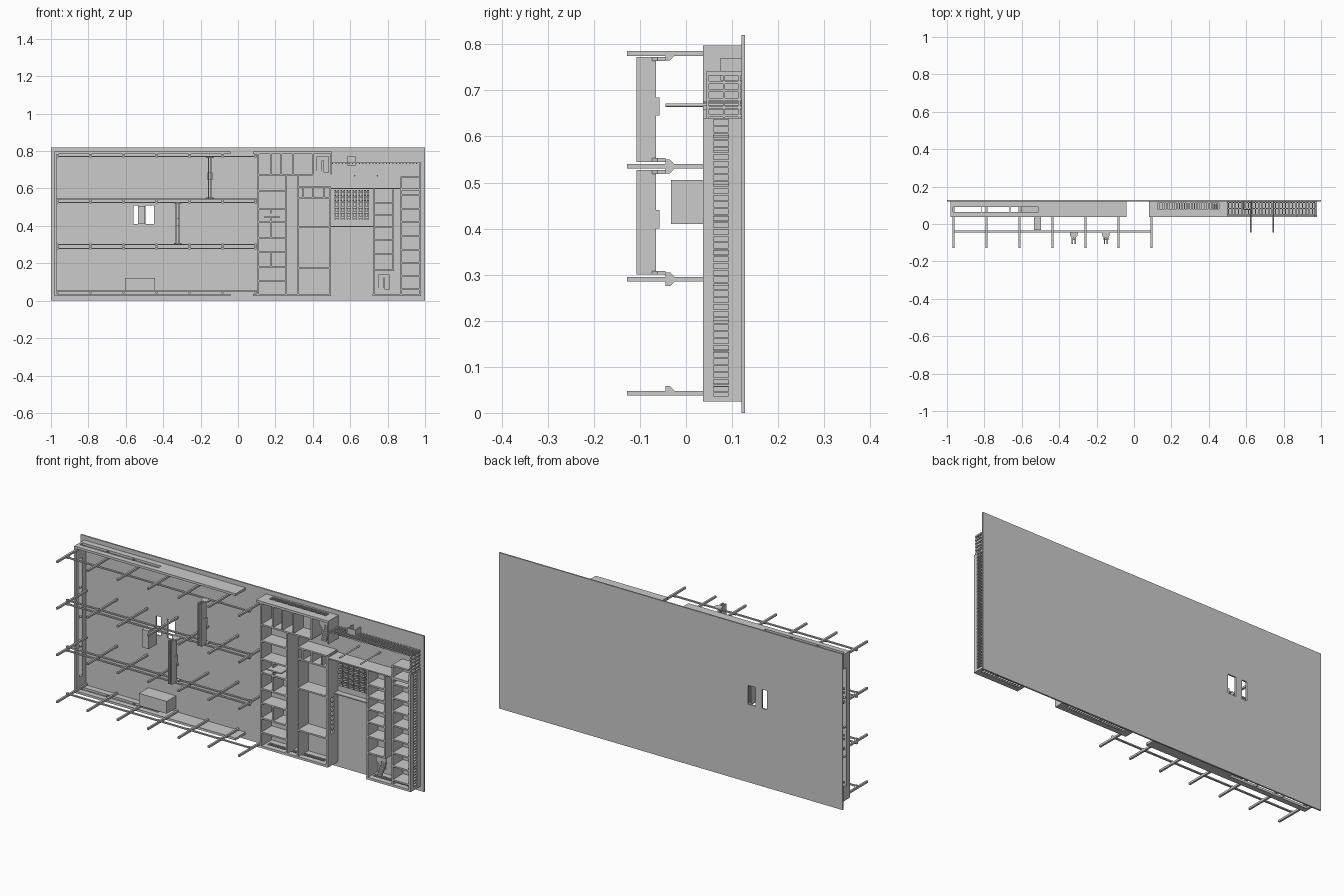
import bpy, bmesh
from mathutils import Matrix

if "Cube" in bpy.data.objects:
    bpy.data.objects.remove(bpy.data.objects["Cube"])

FLOOR, TOP = 0.12, 0.037      # floor surface and wall-top levels along y
T = 0.008                     # inner wall thickness


def build(name, boxes):
    """One object from many (x0, x1, y0, y1, z0, z1) boxes."""
    bm = bmesh.new()
    for x0, x1, y0, y1, z0, z1 in boxes:
        m = Matrix.Translation(((x0 + x1) / 2, (y0 + y1) / 2, (z0 + z1) / 2))
        m = m @ Matrix.Diagonal((abs(x1 - x0), abs(y1 - y0), abs(z1 - z0), 1))
        bmesh.ops.create_cube(bm, size=1, matrix=m)
    return finish(name, bm)


def finish(name, bm):
    bmesh.ops.recalc_face_normals(bm, faces=bm.faces)
    me = bpy.data.meshes.new(name)
    bm.to_mesh(me)
    bm.free()
    ob = bpy.data.objects.new(name, me)
    bpy.context.collection.objects.link(ob)
    return ob


def prism(bm, pts, axis, a, b):
    """Extrude a closed profile along x (pts = y,z) or z (pts = x,y)."""
    put = (lambda p: (a, p[0], p[1])) if axis == 'x' else (lambda p: (p[0], p[1], a))
    f = bm.faces.new([bm.verts.new(put(p)) for p in pts])
    r = bmesh.ops.extrude_face_region(bm, geom=[f])
    d = (b - a, 0, 0) if axis == 'x' else (0, 0, b - a)
    bmesh.ops.translate(bm, vec=d, verts=[v for v in r['geom'] if isinstance(v, bmesh.types.BMVert)])


def hx(z, x0, x1, t=T, y0=TOP, y1=FLOOR):
    return (x0, x1, y0, y1, z - t / 2, z + t / 2)


def vz(x, z0, z1, t=T, y0=TOP, y1=FLOOR):
    return (x - t / 2, x + t / 2, y0, y1, z0, z1)


def window_wall(kind, c, a, b, w0, w1, n, t=0.012, sill=0.09, head=0.065):
    """Wall with a strip window from w0 to w1 split by n mullions."""
    f = hx if kind == 'h' else vz
    out = [f(c, a, b, t, TOP, head), f(c, a, b, t, sill, FLOOR)]
    if w0 > a:
        out.append(f(c, a, w0, t, head, sill))
    if w1 < b:
        out.append(f(c, w1, b, t, head, sill))
    for i in range(n):
        m = w0 + (w1 - w0) * (i + 1) / (n + 1)
        out.append(f(c, m - 0.002, m + 0.002, t, head, sill))
    return out


# Ground slab with two floor openings
xs = [-1, -0.56, -0.533, -0.495, -0.45, 1]
slab = [(-1, 1, FLOOR, 0.128, 0, 0.41), (-1, 1, FLOOR, 0.128, 0.51, 0.82)]
slab += [(xs[i], xs[i + 1], FLOOR, 0.128, 0.41, 0.51) for i in (0, 2, 4)]
build("ground_slab", slab)

# Hall outer walls and equipment blocks
build("hall_walls",
      window_wall('h', 0.791, -0.98, -0.04, -0.97, -0.51, 2)
      + window_wall('h', 0.031, -0.98, -0.04, -0.97, -0.51, 2)
      + window_wall('v', -0.974, 0.025, 0.797, 0.1, 0.72, 3))
build("tall_block", [(-0.535, -0.497, -0.033, TOP, 0.41, 0.505)])
build("low_block", [(-0.605, -0.445, TOP + 0.005, FLOOR, 0.055, 0.12)])

# Hall columns with crane brackets and runway rails
col_x = [-0.965 + i * 0.1765 for i in range(7)]
rows = [(0.78, (-1,)), (0.535, (1, -1)), (0.29, (1, -1)), (0.043, (1,))]
build("columns", [(x - 0.005, x + 0.005, -0.128, FLOOR, z - 0.005, z + 0.005)
                  for x in col_x for z, _ in rows])
bm = bmesh.new()
for x in col_x:
    for z, sides in rows:
        for s in sides:
            prism(bm, [(-0.045, z + s * 0.004), (-0.045, z + s * 0.015),
                       (-0.035, z + s * 0.015), (-0.024, z + s * 0.004)], 'x', x - 0.005, x + 0.005)
finish("column_brackets", bm)
build("crane_rails", [(-0.965, 0.094, -0.045, -0.035, z + s * 0.010 - 0.003, z + s * 0.010 + 0.003)
                      for z, sides in rows for s in sides])

# Overhead travelling cranes
for tag, cx, z0, z1 in (("upper", -0.15, 0.545, 0.772), ("lower", -0.322, 0.3, 0.527)):
    bm = bmesh.new()
    for s in (-1, 1):
        prism(bm, [(cx + s * 0.004, -0.065), (cx + s * 0.011, -0.065),
                   (cx + s * 0.011, -0.107), (cx + s * 0.004, -0.107)], 'z', z0, z1)
    for z in (z0, z1 - 0.008):
        prism(bm, [(cx - 0.02, -0.045), (cx + 0.02, -0.045), (cx + 0.02, -0.062),
                   (cx + 0.01, -0.075), (cx - 0.01, -0.075), (cx - 0.02, -0.062)], 'z', z, z + 0.008)
    finish(tag + "_crane", bm)
    tz = z0 + 0.1
    build(tag + "_trolley", [(cx - 0.013, cx + 0.013, -0.085, -0.058, tz, tz + 0.04)])

# West office wing: outer walls, corridor, room partitions
build("west_wing_outer_walls",
      window_wall('h', 0.791, 0.08, 0.5, 0.125, 0.455, 24, sill=0.112, head=0.08)
      + window_wall('h', 0.031, 0.08, 0.495, 0.125, 0.455, 24)
      + window_wall('v', 0.492, 0.025, 0.61, 0.19, 0.38, 7, t=0.01)
      + [vz(0.107, 0.025, 0.797, 0.01), vz(0.497, 0.675, 0.797, 0.006)])
rooms = [hx(0.674, 0.107, 0.4), vz(0.257, 0.03, 0.674), vz(0.321, 0.03, 0.674)]
rooms += [vz(x, 0.674, 0.79) for x in (0.176, 0.23, 0.294, 0.4)]
rooms += [hx(z, 0.107, 0.257) for z in (0.588, 0.492, 0.422, 0.337, 0.262, 0.182, 0.107)]
rooms += [hx(z, 0.321, 0.492) for z in (0.61, 0.55, 0.396, 0.176)]
rooms += [vz(x, 0.55, 0.61) for x in (0.348, 0.4, 0.46)]
rooms += [vz(0.176, z0, z1) for z0, z1 in ((0.422, 0.45), (0.465, 0.492), (0.337, 0.422), (0.182, 0.262))]
rooms += [hx(0.447, 0.14, 0.225, 0.006)]
build("west_wing_partitions", rooms)

# Open hall between wings
build("lobby_walls", [hx(0.6, 0.492, 0.963, 0.006), hx(0.396, 0.492, 0.727, 0.006, 0.09)])

# Rows of tables and benches
seats = []
for r in range(6):
    z = 0.44 + r * 0.027
    for c in range(6):
        x = 0.515 + c * 0.032
        seats.append((x, x + 0.026, 0.098, 0.101, z, z + 0.010))
        seats.append((x + 0.011, x + 0.015, 0.101, FLOOR, z + 0.003, z + 0.007))
        for dz in (-0.006, 0.012):
            seats += [(x, x + 0.010, 0.107, FLOOR, z + dz, z + dz + 0.004),
                      (x + 0.016, x + 0.026, 0.107, FLOOR, z + dz, z + dz + 0.004)]
build("dining_tables", seats)

# East office wing
build("east_wing_outer_walls",
      window_wall('v', 0.973, 0.025, 0.64, 0.03, 0.637, 40, sill=0.092, head=0.06)
      + window_wall('h', 0.031, 0.72, 0.979, 0.74, 0.96, 14)
      + [vz(0.727, 0.025, 0.6), hx(0.663, 0.872, 0.965)])
rooms = [vz(0.829, 0.16, 0.594), vz(0.872, 0.03, 0.663)]
rooms += [hx(z, 0.727, 0.829) for z in (0.524, 0.46, 0.396, 0.326, 0.251, 0.166)]
rooms += [hx(z, 0.872, 0.97) for z in (0.594, 0.567, 0.492, 0.422, 0.348, 0.273, 0.203, 0.134, 0.06)]
build("east_wing_partitions", rooms)

# Glazed front: posts and rails, turning the corner
curtain = []
for i in range(27):
    x = 0.505 + i * 0.018
    curtain.append((x - 0.003, x + 0.003, 0.045, FLOOR, 0.732, 0.742))
for i in range(6):
    z = 0.645 + i * 0.018
    curtain.append((0.968, 0.978, 0.045, FLOOR, z - 0.003, z + 0.003))
for y in (0.045, 0.08, 0.113):
    curtain.append((0.5, 0.978, y, y + 0.005, 0.735, 0.739))
    curtain.append((0.971, 0.975, y, y + 0.005, 0.64, 0.739))
build("glazed_front", curtain)

# Entrance porch frame
build("entrance_porch", [(0.583, 0.632, 0.075, 0.08, 0.722, 0.77)]
      + [vz(x, 0.722, 0.77, 0.005, 0.08) for x in (0.586, 0.629)])

# Free standing lobby columns
bm = bmesh.new()
for x in (0.623, 0.745):
    m = Matrix.Translation((x, 0.0375, 0.668)) @ Matrix.Rotation(1.5707963, 4, 'X')
    bmesh.ops.create_cone(bm, cap_ends=True, segments=12, radius1=0.004, radius2=0.004,
                          depth=0.165, matrix=m)
finish("lobby_columns", bm)


# Two-flight stairs with a half landing
def stairs(name, x, z, w, run, n=8):
    h = (FLOOR - TOP) / (2 * n)
    d = run / n
    s = [(x, x + 2 * w + 0.006, FLOOR - n * h - 0.004, FLOOR - n * h, z + run, z + run + 0.02)]
    for i in range(n):
        y = FLOOR - (i + 1) * h
        s.append((x, x + w, y, y + 1.6 * h, z + i * d, z + (i + 1) * d))
        y -= n * h
        s.append((x + w + 0.006, x + 2 * w + 0.006, y, y + 1.6 * h,
                  z + run - (i + 1) * d, z + run - i * d))
    build(name, s)


stairs("west_stairs", 0.42, 0.685, 0.03, 0.065)
stairs("east_stairs", 0.752, 0.06, 0.026, 0.06)
